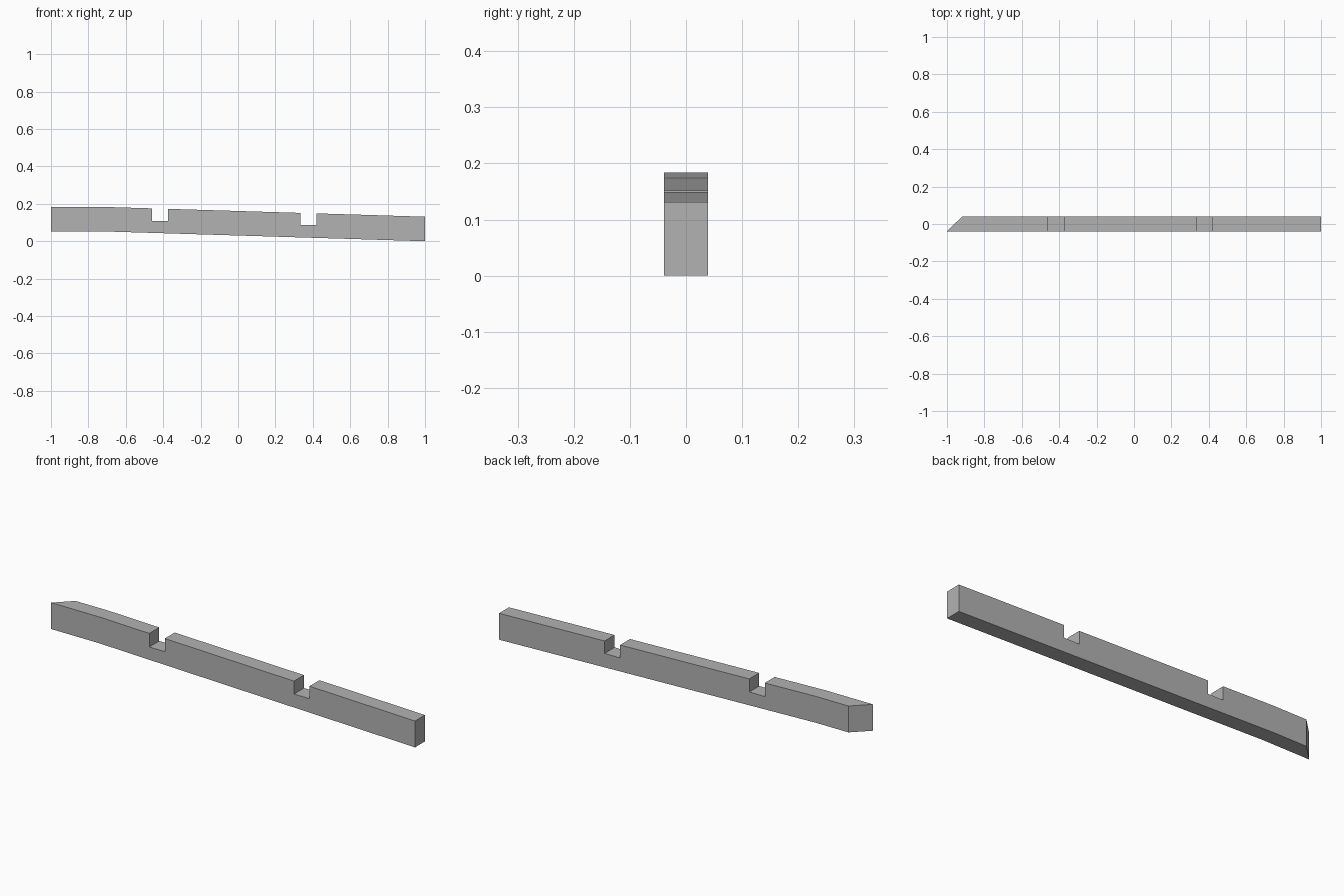
import bpy
import bmesh

cube = bpy.data.objects.get("Cube")
if cube:
    bpy.data.objects.remove(cube, do_unlink=True)

HALF_WIDTH = 0.039
DEPTH = 0.131
MITRE = 0.08

grey = bpy.data.materials.new("plain grey")
grey.use_nodes = True
colour = (0.45, 0.45, 0.45, 1)
grey.diffuse_color = colour
grey.node_tree.nodes["Principled BSDF"].inputs["Base Color"].default_value = colour


def top_height(x):
    """Level at the mitred end, then a gentle even fall."""
    return min(0.184, DEPTH + 0.0305 * (1 - x))


# Side outline: bottom edge, then the top edge with two square notches
outline = [(x, top_height(x) - DEPTH) for x in (-1, -0.74, 1)]
outline.append((1, top_height(1)))
for left, right, floor in ((0.335, 0.42, 0.087), (-0.46, -0.375, 0.108)):
    outline += [(right, top_height(right)), (right, floor),
                (left, floor), (left, top_height(left))]
outline += [(x, top_height(x)) for x in (-0.74, -1)]

# Beam: extrude the outline through its width
bm = bmesh.new()
front = bm.faces.new([bm.verts.new((x, -HALF_WIDTH, z)) for x, z in outline])
extruded = bmesh.ops.extrude_face_region(bm, geom=[front])
back = [v for v in extruded["geom"] if isinstance(v, bmesh.types.BMVert)]
bmesh.ops.translate(bm, verts=back, vec=(0, 2 * HALF_WIDTH, 0))

# Mitred end: pull the back corners in
for v in back:
    if v.co.x < -0.99:
        v.co.x += MITRE
bmesh.ops.recalc_face_normals(bm, faces=bm.faces[:])

mesh = bpy.data.meshes.new("notched_beam")
bm.to_mesh(mesh)
bm.free()
mesh.materials.append(grey)
beam = bpy.data.objects.new("notched_beam", mesh)
bpy.context.collection.objects.link(beam)
